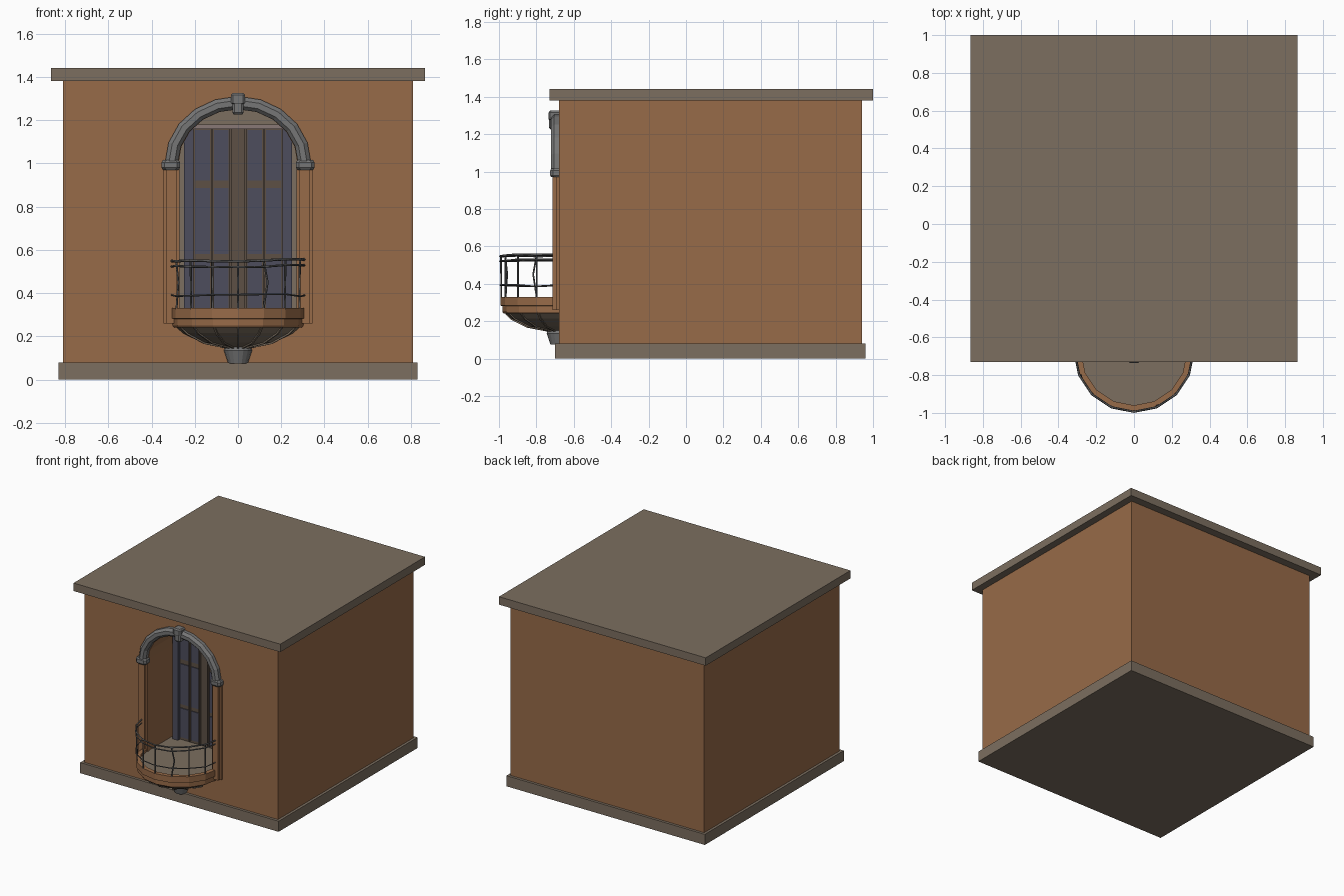
import bpy, bmesh, random
from math import sin, cos, pi

if "Cube" in bpy.data.objects:
    bpy.data.objects.remove(bpy.data.objects["Cube"])

random.seed(4)
WALL_Y = -0.68


def material(name, rgb):
    m = bpy.data.materials.new(name)
    m.diffuse_color = (*rgb, 1)
    m.use_nodes = True
    m.node_tree.nodes["Principled BSDF"].inputs["Base Color"].default_value = m.diffuse_color
    return m


BRICK = material("terracotta", (0.31, 0.145, 0.065))
STONE = material("stone", (0.2, 0.157, 0.115))
GREY = material("grey_stone", (0.18, 0.18, 0.18))
BLUE = material("blue_glass", (0.075, 0.075, 0.11))
WOOD = material("dark_wood", (0.11, 0.08, 0.06))
IRON = material("iron", (0.1, 0.1, 0.1))
PINK = material("pale_lintel", (0.25, 0.19, 0.18))


def loft(name, rings, mat):
    """Skin closed rings of points and cap both ends."""
    bm = bmesh.new()
    vs = [[bm.verts.new(p) for p in ring] for ring in rings]
    n = len(rings[0])
    for a, b in zip(vs, vs[1:]):
        for i in range(n):
            bm.faces.new((a[i], a[(i + 1) % n], b[(i + 1) % n], b[i]))
    bm.faces.new(vs[0])
    bm.faces.new(vs[-1])
    bmesh.ops.remove_doubles(bm, verts=bm.verts, dist=1e-5)
    bmesh.ops.recalc_face_normals(bm, faces=bm.faces)
    me = bpy.data.meshes.new(name)
    bm.to_mesh(me)
    bm.free()
    me.materials.append(mat)
    ob = bpy.data.objects.new(name, me)
    bpy.context.collection.objects.link(ob)
    return ob


def box(name, x0, x1, y0, y1, z0, z1, mat):
    return loft(name, [[(x0, y0, z), (x1, y0, z), (x1, y1, z), (x0, y1, z)] for z in (z0, z1)], mat)


def half_lathe(name, profile, mat, n=8):
    """Revolve an (r, z) profile half a turn in front of the wall."""
    return loft(name, [[(r * cos(pi + pi * i / n), WALL_Y + r * sin(pi + pi * i / n), z)
                        for r, z in profile] for i in range(n + 1)], mat)


def arch_prism(name, rx, rz, z0, zb, y0, y1, mat, n=10):
    """Solid with an arched outline."""
    pts = [(rx * cos(pi * i / n), z0 + rz * sin(pi * i / n)) for i in range(n + 1)]
    pts += [(-rx, zb), (rx, zb)]
    return loft(name, [[(x, y, z) for x, z in pts] for y in (y0, y1)], mat)


def freeze(ob):
    """Replace an object by its evaluated mesh."""
    dg = bpy.context.evaluated_depsgraph_get()
    me = bpy.data.meshes.new_from_object(ob.evaluated_get(dg))
    new = bpy.data.objects.new(ob.name + "_mesh", me)
    bpy.context.collection.objects.link(new)
    name = ob.name
    bpy.data.objects.remove(ob)
    new.name = name
    return new


def bar(name, pts, radius):
    """Thin iron bar along a path."""
    cu = bpy.data.curves.new(name, 'CURVE')
    cu.dimensions = '3D'
    cu.bevel_depth = radius
    cu.bevel_resolution = 0
    cu.use_fill_caps = True
    cu.materials.append(IRON)
    sp = cu.splines.new('POLY')
    sp.points.add(len(pts) - 1)
    for p, co in zip(sp.points, pts):
        p.co = (*co, 1)
    ob = bpy.data.objects.new(name, cu)
    bpy.context.collection.objects.link(ob)
    return freeze(ob)


# Building block: plinth, cornice, walls with an arched recess
box("plinth", -0.83, 0.83, -0.70, 0.96, 0, 0.08, STONE)
box("cornice", -0.865, 0.865, -0.73, 1.0, 1.38, 1.44, STONE)
walls = box("walls", -0.81, 0.81, WALL_Y, 0.94, 0.08, 1.38, BRICK)
cutter = arch_prism("recess_cutter", 0.275, 0.25, 1.0, 0.305, -0.8, -0.38, BRICK)
cutter.hide_render = True
mod = walls.modifiers.new("recess", 'BOOLEAN')
mod.operation = 'DIFFERENCE'
mod.solver = 'EXACT'
mod.object = cutter
freeze(walls)
bpy.data.objects.remove(cutter)

# Back of the recess and its floor
arch_prism("recess_back", 0.275, 0.25, 1.0, 0.305, -0.39, -0.379, STONE)
box("recess_floor", -0.275, 0.275, WALL_Y, -0.38, 0.3, 0.31, STONE)

# Balcony door: leaves, jambs, glazing bars
box("door_leaves", -0.25, 0.25, -0.40, -0.385, 0.31, 1.17, WOOD)
for i, (x0, x1) in enumerate([(-0.2, -0.13), (-0.11, -0.045), (0.045, 0.11), (0.13, 0.2)]):
    for j, (z0, z1) in enumerate([(0.33, 0.55), (0.58, 0.885), (0.92, 1.155)]):
        box(f"door_pane_{i}_{j}", x0, x1, -0.406, -0.395, z0, z1, BLUE)
for s in (-1, 1):
    a, b = sorted((s * 0.205, s * 0.25))
    box("door_jamb", a, b, -0.425, -0.385, 0.31, 1.17, BLUE)
    a, b = sorted((s * 0.115, s * 0.125))
    box("glazing_bar", a, b, -0.415, -0.395, 0.32, 1.165, WOOD)
    a, b = sorted((s * 0.03, s * 0.04))
    box("meeting_stile", a, b, -0.415, -0.395, 0.32, 1.165, WOOD)
box("door_lintel", -0.22, 0.23, -0.43, -0.385, 1.16, 1.18, PINK)

# Side pillars with chamfered capitals
for s in (-1, 1):
    a, b = sorted((s * 0.27, s * 0.345))
    box("pillar_backing", a, b, -0.695, WALL_Y + 0.01, 0.26, 0.98, BRICK)
    a, b = sorted((s * 0.285, s * 0.333))
    box("pillar_shaft", a, b, -0.713, WALL_Y + 0.01, 0.26, 0.98, BRICK)
    rings = []
    for g, z in [(0.0, 0.97), (0.007, 0.98), (0.007, 1.005), (0.0, 1.015)]:
        h = 0.036 + g
        rings.append([(s * 0.311 + dx, y, z) for dx, y in
                      [(-h, WALL_Y + 0.01), (-h, -0.705 - g), (-h + 0.015, -0.72 - g),
                       (h - 0.015, -0.72 - g), (h, -0.705 - g), (h, WALL_Y + 0.01)]])
    loft("capital", rings, GREY)

# Arch moulding swept over the opening, with keystone
section = [(0, 0.01), (0, -0.025), (0.016, -0.043), (0.042, -0.043), (0.06, -0.025), (0.06, 0.01)]
N = 10
loft("arch_moulding", [[((0.278 + r) * cos(pi * i / N), WALL_Y + y, 1.0 + (0.25 + r) * sin(pi * i / N))
                        for r, y in section] for i in range(N + 1)], GREY)
loft("keystone", [[(-w, WALL_Y + 0.01, z), (-w, y, z), (-w + 0.01, y - 0.008, z),
                   (w - 0.01, y - 0.008, z), (w, y, z), (w, WALL_Y + 0.01, z)]
                  for w, y, z in [(0.02, -0.715, 1.225), (0.026, -0.724, 1.235), (0.026, -0.724, 1.275),
                                  (0.033, -0.727, 1.28), (0.033, -0.727, 1.315), (0.026, -0.72, 1.325)]], GREY)

# Half-round balcony: floor, rim, corbel, finial
half_lathe("balcony_floor", [(0, 0.26), (0.285, 0.26), (0.285, 0.31), (0, 0.31)], STONE)
half_lathe("balcony_rim", [(0.28, 0.28), (0.28, 0.33), (0.312, 0.33), (0.312, 0.283), (0.3, 0.28)], BRICK)
half_lathe("balcony_band", [(0, 0.24), (0.295, 0.24), (0.302, 0.25), (0.302, 0.281), (0, 0.281)], BRICK)
half_lathe("corbel", [(0, 0.145), (0.05, 0.148), (0.17, 0.172), (0.255, 0.215), (0.285, 0.242), (0, 0.242)], STONE)
half_lathe("finial", [(0, 0.075), (0.045, 0.075), (0.05, 0.09), (0.065, 0.135), (0.06, 0.15), (0, 0.15)], GREY)
for i in range(1, 8):
    t = pi + pi * i / 8
    u, v = (cos(t), sin(t)), (-sin(t) * 0.005, cos(t) * 0.005)
    path = [(0.05, 0.142), (0.17, 0.165), (0.258, 0.209), (0.285, 0.236)]
    loft("corbel_rib", [[(u[0] * r + s * v[0], WALL_Y + u[1] * r + s * v[1], z + d)
                         for s, d in ((-1, 0), (1, 0), (1, 0.012), (-1, 0.012))] for r, z in path], STONE)


# Slightly bent iron railing
def ring_point(i, z, r=0.314):
    t = pi + pi * i / 8
    return (r * cos(t), WALL_Y + r * sin(t), z)


for name, z, rad in [("top_rail", 0.552, 0.006), ("second_rail", 0.525, 0.005), ("lower_rail", 0.39, 0.004)]:
    bar(name, [ring_point(i, z + random.uniform(-0.006, 0.006)) for i in range(9)], rad)
for i in range(9):
    k = 0.35 if i in (1, 5) else 0
    bar(f"baluster_{i}", [ring_point(i, 0.325, 0.308), ring_point(i + k * 0.5, 0.45, 0.308),
                          ring_point(i, 0.552, 0.31)], 0.005)
